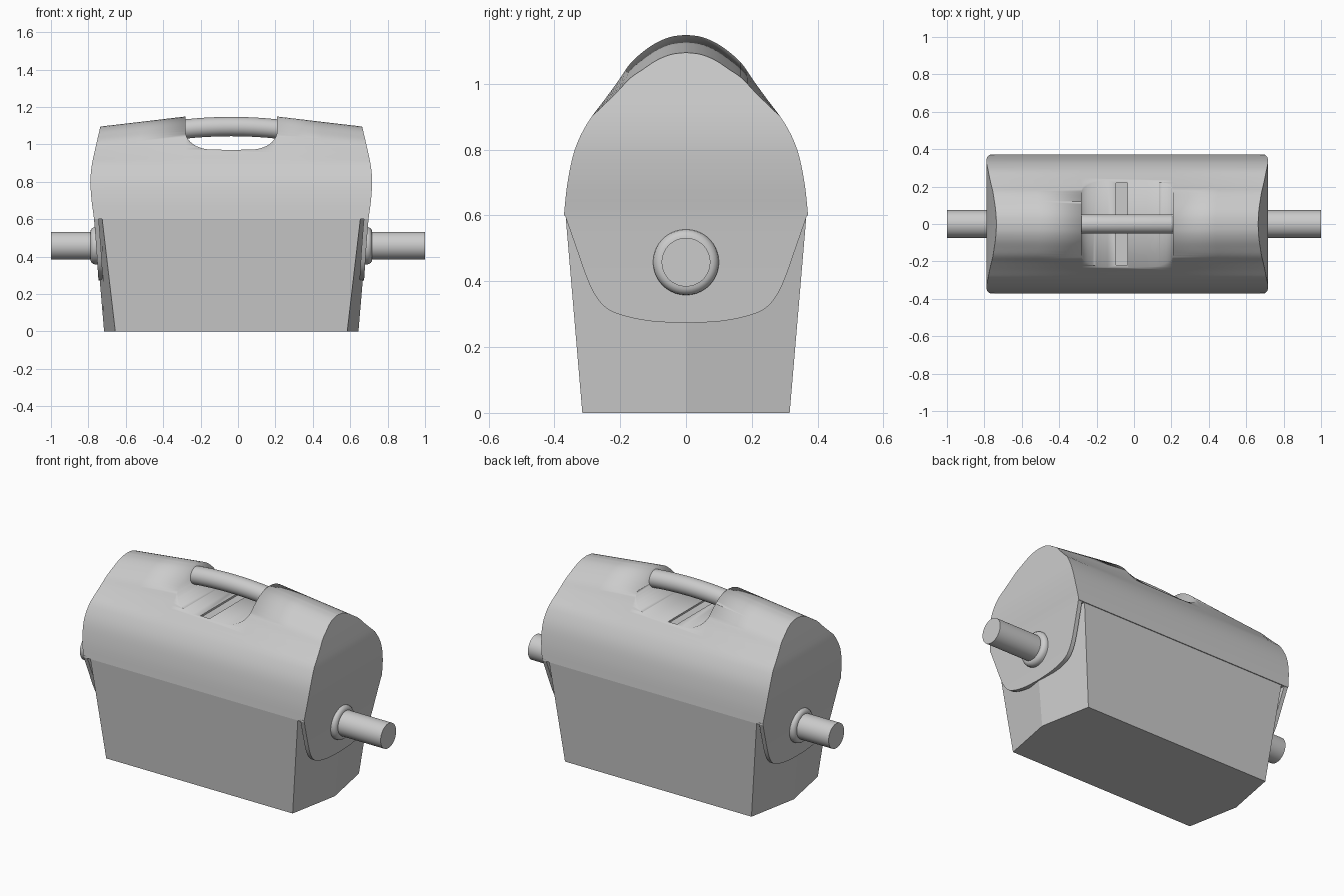
import bpy, bmesh, math
from mathutils import Matrix

if "Cube" in bpy.data.objects:
    bpy.data.objects.remove(bpy.data.objects["Cube"])

CX = -0.036  # body centre along x


def lerp_table(t, v):
    for (a, fa), (b, fb) in zip(t, t[1:]):
        if v <= b:
            return fa + (fb - fa) * (max(v, a) - a) / (b - a)
    return t[-1][1]


def spline(pts, n=4):
    # Catmull-Rom through the points
    p = [pts[0]] + pts + [pts[-1]]
    out = []
    for a, b, c, d in zip(p, p[1:], p[2:], p[3:]):
        for k in range(n):
            t = k / n
            out.append(tuple(0.5 * (2 * q + (r - o) * t + (2 * o - 5 * q + 4 * r - s) * t * t
                                    + (3 * q - o - 3 * r + s) * t ** 3)
                             for o, q, r, s in zip(a, b, c, d)))
    return out + [pts[-1]]


BULGE = spline([(0.27, 0.71), (0.45, 0.722), (0.6, 0.734), (0.7, 0.747), (0.8, 0.753),
                (0.88, 0.747), (0.96, 0.731), (1.095, 0.70), (1.16, 0.685)])


def half_len(z):
    return lerp_table(BULGE, z)


def make(name, bm, smooth=True):
    bmesh.ops.remove_doubles(bm, verts=bm.verts, dist=1e-5)
    bmesh.ops.recalc_face_normals(bm, faces=bm.faces)
    me = bpy.data.meshes.new(name)
    bm.to_mesh(me)
    bm.free()
    ob = bpy.data.objects.new(name, me)
    bpy.context.collection.objects.link(ob)
    if smooth:
        bpy.ops.object.select_all(action='DESELECT')
        bpy.context.view_layer.objects.active = ob
        ob.select_set(True)
        bpy.ops.object.shade_smooth_by_angle(angle=math.radians(30))
    return ob


def loft(name, rings, smooth=True):
    # closed sections; each section is capped in horizontal strips
    bm = bmesh.new()
    vs = [[bm.verts.new(p) for p in r] for r in rings]
    n = len(vs[0])
    for a, b in zip(vs, vs[1:]):
        for i in range(n):
            j = (i + 1) % n
            bm.faces.new((a[i], a[j], b[j], b[i]))
    for r in (vs[0], vs[-1]):
        for i in range(n // 2):
            k, m = i + 1, n - 2 - i
            if k < m:
                bm.faces.new((r[i], r[k], r[m], r[m + 1]))
            elif k == m:
                bm.faces.new((r[i], r[k], r[m + 1]))
    return make(name, bm, smooth)


def mirrored(half):
    # half outline ending on y = 0
    return half + [(-y, z) for y, z in reversed(half[:-1])]


# Tapered six-sided base
rings = []
for z, mid, corner, y in ((0, 0.68, 0.62, 0.315), (0.6, 0.731, 0.69, 0.366)):
    rings.append([(CX + x, yy, z) for x, yy in
                  ((-corner, -y), (corner, -y), (mid, 0), (corner, y), (-corner, y), (-mid, 0))])
bm = bmesh.new()
vs = [[bm.verts.new(p) for p in r] for r in rings]
for i in range(6):
    bm.faces.new((vs[0][i], vs[0][(i + 1) % 6], vs[1][(i + 1) % 6], vs[1][i]))
bm.faces.new(vs[0])
bm.faces.new(vs[1])
make("base", bm, False)

# Domed lid, sloping down toward both ends
dome = mirrored(spline([(0.371, 0.6), (0.36, 0.7), (0.338, 0.8), (0.30, 0.88), (0.245, 0.955),
                        (0.205, 1.01), (0.165, 1.067), (0.105, 1.117), (0.05, 1.143), (0, 1.15)]))
rings = []
for u in (-1, -0.68, -0.34, 0.34, 0.68, 1):
    drop = 0.055 * max(0, abs(u) - 0.34) / 0.66
    ring = []
    for y, z in dome:
        zz = z - drop * min(1, max(0, (z - 0.9) / 0.2))
        ring.append((CX + u * half_len(zz), y, zz))
    rings.append(ring)
lid = loft("lid", rings)

# Grip recess cut across the lid
half = [(0.245, 1.3), (0.245, 1.1)]
half += [(0.105 + 0.14 * math.cos(t), 1.07 - 0.098 * math.sin(t))
         for t in [math.pi / 2 * k / 10 for k in range(11)]] + [(0, 0.97)]
outline = mirrored(half)
cutter = loft("recess_cutter", [[(CX + x, y, z) for x, z in outline] for y in (-0.5, 0.5)])
bm = bmesh.new()
bmesh.ops.create_cube(bm, size=1, matrix=Matrix.Translation((-0.065, 0, 1.0)) @ Matrix.Diagonal((0.06, 0.44, 0.08, 1)))
groove = make("groove_cutter", bm, False)
for c in (cutter, groove):
    mod = lid.modifiers.new(c.name, 'BOOLEAN')
    mod.operation = 'DIFFERENCE'
    mod.solver = 'EXACT'
    mod.object = c
    c.hide_render = True
    c.hide_viewport = True

# Bowed grip bar
N = 32
bar = []
for k in range(9):
    u = -1 + k / 4
    zc = 1.095 - 0.014 * u * u
    bar.append([(CX + 0.255 * u, 0.052 * math.cos(2 * math.pi * (i + 0.5) / N),
                 zc + 0.052 * math.sin(2 * math.pi * (i + 0.5) / N)) for i in range(N)])
loft("grip_bar", bar)

# End plates hanging below the lid, and axle collars
plate = mirrored(spline([(0.371, 0.61), (0.333, 0.5), (0.293, 0.39), (0.255, 0.33), (0.205, 0.3),
                         (0.11, 0.279), (0, 0.273)]))
AX = 0.458
for side, label in ((-1, "left"), (1, "right")):
    loft(label + "_end_plate", [[(CX + side * (half_len(z) - d), y, z) for y, z in plate]
                                for d in (0.025, 0)])
    collar = []
    for x, r in ((0.66, 0.1), (0.728, 0.1), (0.738, 0.098), (0.747, 0.091), (0.752, 0.082), (0.753, 0.07)):
        collar.append([(CX + side * x, r * math.cos(2 * math.pi * (i + 0.5) / 48),
                        AX + r * math.sin(2 * math.pi * (i + 0.5) / 48)) for i in range(48)])
    loft(label + "_collar", collar)

# Axle through the body
loft("axle", [[(x, 0.074 * math.cos(2 * math.pi * (i + 0.5) / 48),
                AX + 0.074 * math.sin(2 * math.pi * (i + 0.5) / 48)) for i in range(48)]
              for x in (-1, 1)])
